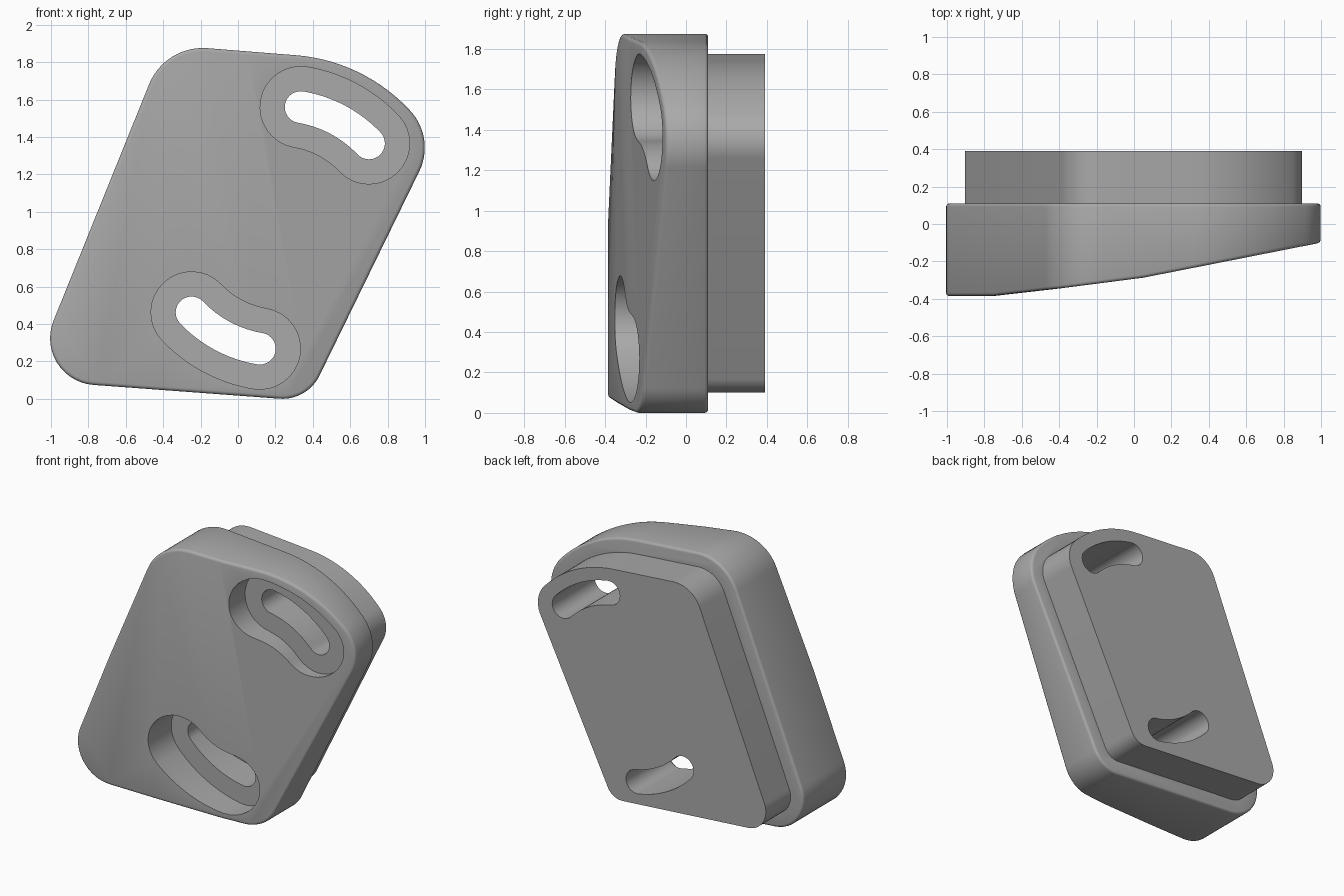
import bpy, bmesh, math
from mathutils import Vector

if "Cube" in bpy.data.objects:
    bpy.data.objects.remove(bpy.data.objects["Cube"])

# Plain grey finish
grey = bpy.data.materials.new("plain_grey")
grey.use_nodes = True
colour = (0.4, 0.4, 0.4, 1)
grey.diffuse_color = colour
grey.node_tree.nodes["Principled BSDF"].inputs["Base Color"].default_value = colour

BACK, STEP, FLOOR = 0.39, 0.11, -0.09
# Sloping front: (x, y) bends
SLOPE = [(-1.2, -0.387), (-0.75, -0.385), (-0.4, -0.345), (0.05, -0.287), (1.1, -0.08)]
# Outline corners: (x, z, radius)
CORNERS = [(-1.115, 0.1, 0.25), (0.37, -0.01, 0.22), (1.058, 1.398, 0.29),
           (0.663, 1.809, 0.93), (-0.39, 1.893, 0.31)]


def front_y(x):
    for (x0, y0), (x1, y1) in zip(SLOPE, SLOPE[1:]):
        if x <= x1:
            return y0 + (y1 - y0) * (x - x0) / (x1 - x0)
    return SLOPE[-1][1]


def rounded_outline(inset=0.0, steps=14):
    """Counter-clockwise outline with filleted corners, optionally moved inward."""
    pts = []
    for i, (x, z, r) in enumerate(CORNERS):
        p = Vector((x, z))
        a = (Vector(CORNERS[i - 1][:2]) - p).normalized()
        b = (Vector(CORNERS[(i + 1) % len(CORNERS)][:2]) - p).normalized()
        half = a.angle(b) / 2
        centre = p + (a + b).normalized() * r / math.sin(half)
        start = math.atan2(-a.x, a.y) - math.pi
        # outward normal of the incoming edge (direction -a)
        start = math.atan2(a.x, -a.y)
        sweep = math.pi - 2 * half
        for k in range(steps + 1):
            t = start + sweep * k / steps
            pts.append(centre + Vector((math.cos(t), math.sin(t))) * (r - inset))
    return pts


def slot_outline(half_width, turn):
    """Curved slot: an arc of constant width with round ends."""
    centre, r = Vector((0.226, 0.914)), 0.655
    a0, a1 = math.radians(43.6) + turn, math.radians(80.4) + turn

    def arc(c, radius, s, e, n=16):
        return [c + Vector((math.cos(s + (e - s) * k / n), math.sin(s + (e - s) * k / n))) * radius
                for k in range(n + 1)]

    def end(a):
        return centre + Vector((math.cos(a), math.sin(a))) * r

    return (arc(centre, r + half_width, a0, a1) + arc(end(a1), half_width, a1, a1 + math.pi)[1:-1]
            + arc(centre, r - half_width, a1, a0) + arc(end(a0), half_width, a0 + math.pi, a0 + 2 * math.pi)[1:-1])


def prism(name, outline, y0, y1, sloped=False):
    bm = bmesh.new()
    face = bm.faces.new([bm.verts.new((p.x, y0, p.y)) for p in outline])
    ext = bmesh.ops.extrude_face_region(bm, geom=[face], use_keep_orig=True)["geom"]
    for v in (g for g in ext if isinstance(g, bmesh.types.BMVert)):
        v.co.y = y1
    if sloped:
        # Crease the front face across its bends, then slope it
        for x, _ in SLOPE[1:-1]:
            front = [f for f in bm.faces if all(abs(v.co.y - y0) < 1e-5 for v in f.verts)]
            geom = set(front)
            for f in front:
                geom.update(f.edges)
                geom.update(f.verts)
            bmesh.ops.bisect_plane(bm, geom=list(geom), dist=1e-4, plane_co=(x, 0, 0), plane_no=(1, 0, 0))
        for v in bm.verts:
            if abs(v.co.y - y0) < 1e-5:
                v.co.y = front_y(v.co.x)
    bmesh.ops.recalc_face_normals(bm, faces=bm.faces)
    mesh = bpy.data.meshes.new(name)
    bm.to_mesh(mesh)
    bm.free()
    mesh.materials.append(grey)
    obj = bpy.data.objects.new(name, mesh)
    bpy.context.collection.objects.link(obj)
    return obj


def apply(obj, kind, **settings):
    bpy.context.view_layer.objects.active = obj
    mod = obj.modifiers.new(kind.lower(), kind)
    for key, value in settings.items():
        setattr(mod, key, value)
    bpy.ops.object.modifier_apply(modifier=mod.name)


def combine(obj, other, operation):
    apply(obj, "BOOLEAN", object=other, operation=operation, solver="EXACT")
    bpy.data.objects.remove(other)


# Front body with softened rims
body = prism("wedge_plate", rounded_outline(), -0.5, STEP, sloped=True)
apply(body, "BEVEL", width=0.018, segments=3, limit_method="ANGLE",
      angle_limit=math.radians(40), use_clamp_overlap=False)

# Smaller stepped plate behind
combine(body, prism("rear_step", rounded_outline(0.1), 0.0, BACK), "UNION")

# Two curved slots, each with a wide recess from the front
for turn in (0, math.pi):
    combine(body, prism("recess_cutter", slot_outline(0.217, turn), -1, FLOOR), "DIFFERENCE")
    combine(body, prism("slot_cutter", slot_outline(0.085, turn), -1, 1), "DIFFERENCE")

# Sit on the ground and shade
low = min(v.co.z for v in body.data.vertices)
for v in body.data.vertices:
    v.co.z -= low
bpy.ops.object.select_all(action="DESELECT")
body.select_set(True)
bpy.context.view_layer.objects.active = body
bpy.ops.object.shade_smooth_by_angle(angle=math.radians(40))
